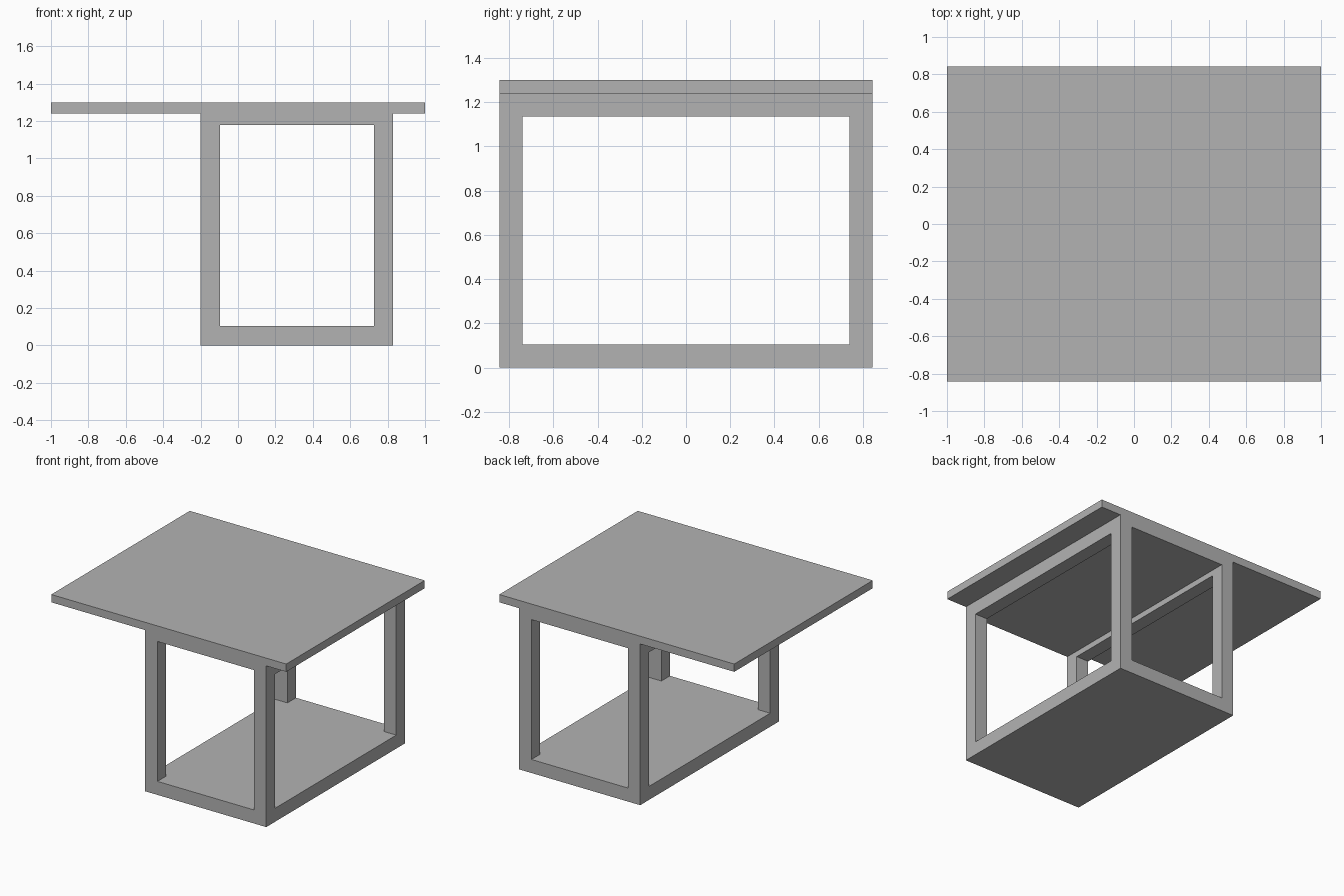
import bpy
from mathutils import Vector

cube = bpy.data.objects.get("Cube")
if cube:
    bpy.data.objects.remove(cube, do_unlink=True)

grey = bpy.data.materials.new("plain grey")
grey.use_nodes = True
colour = (0.45, 0.45, 0.45, 1)
grey.diffuse_color = colour
grey.node_tree.nodes["Principled BSDF"].inputs["Base Color"].default_value = colour


def box(name, low, high):
    """Add a box between two opposite corners."""
    low, high = Vector(low), Vector(high)
    bpy.ops.mesh.primitive_cube_add(size=1)
    obj = bpy.context.object
    obj.name = name
    for v in obj.data.vertices:
        v.co = v.co * (high - low) + (low + high) / 2
    obj.data.materials.append(grey)


# Main dimensions
half_y = 0.842
x_right, x_left = -0.2, 0.83
bar = 0.104
roof_top, roof_base = 1.3, 1.24
ceiling, beam_base = 1.18, 1.136

# Floor, wide roof plate and the ceiling slab beneath it
box("floor", (x_right, -half_y, 0), (x_left, half_y, bar))
box("roof", (-1, -half_y, roof_base), (1, half_y, roof_top))
box("ceiling", (x_right, -half_y, ceiling), (x_left, half_y, roof_base))

# Two long beams, each carried by a front and a back post
for side, x in (("right", x_right), ("left", x_left - bar)):
    box(side + "_beam", (x, -half_y, beam_base), (x + bar, half_y, ceiling))
    for end, y in (("front", -half_y), ("back", half_y - bar)):
        box(f"{end}_{side}_post", (x, y, bar), (x + bar, y + bar, beam_base))
